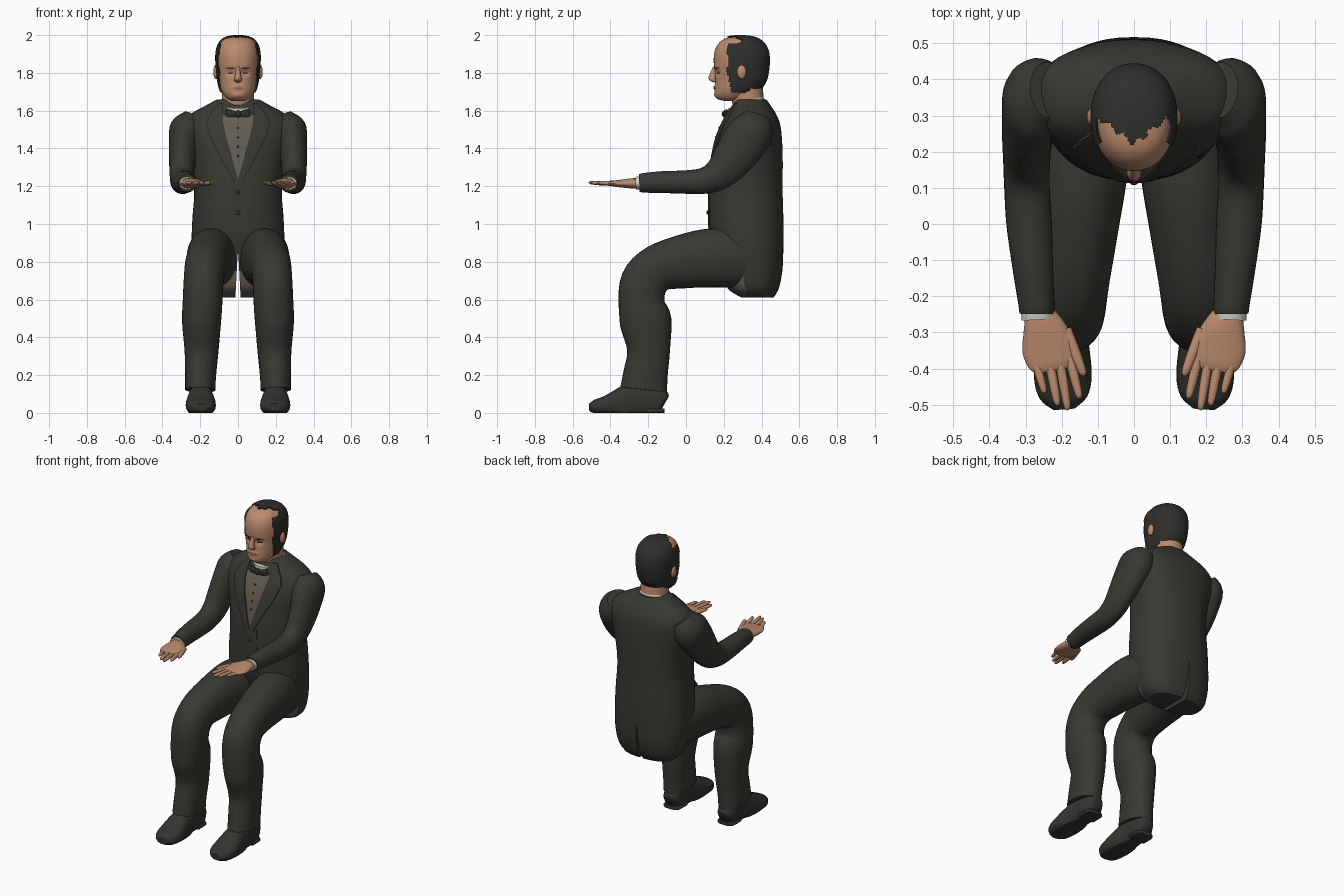
import bpy, bmesh, math
from mathutils import Vector
from mathutils.bvhtree import BVHTree

if "Cube" in bpy.data.objects:
    bpy.data.objects.remove(bpy.data.objects["Cube"])


def material(name, r, g, b):
    m = bpy.data.materials.new(name)
    m.diffuse_color = (r, g, b, 1)
    m.use_nodes = True
    m.node_tree.nodes["Principled BSDF"].inputs["Base Color"].default_value = m.diffuse_color
    return m


SUIT = material("dark suit cloth", .040, .040, .032)
SHOE = material("shoe leather", .034, .034, .029)
HAIR = material("black hair", .028, .028, .025)
SKIN = material("skin", .50, .255, .155)
LIPS = material("lips", .36, .16, .10)
SHIRT = material("white shirt", .60, .60, .54)
VEST = material("grey brown vest", .125, .11, .085)


def finish(name, bm, mat, mirror=False):
    bmesh.ops.recalc_face_normals(bm, faces=bm.faces)
    me = bpy.data.meshes.new(name)
    bm.to_mesh(me)
    bm.free()
    me.materials.append(mat)
    ob = bpy.data.objects.new(name, me)
    bpy.context.collection.objects.link(ob)
    if mirror:
        ob.modifiers.new("mirror", 'MIRROR')
    return ob


def spline(secs, steps):
    """Catmull-Rom through tuples of numbers."""
    out = []
    for i in range(len(secs) - 1):
        p0, p1, p2, p3 = (secs[max(0, min(len(secs) - 1, i + k))] for k in (-1, 0, 1, 2))
        for j in range(steps):
            t = j / steps
            out.append([.5 * (2*b + (c-a)*t + (2*a-5*b+4*c-d)*t*t + (3*b-a-3*c+d)*t**3)
                        for a, b, c, d in zip(p0, p1, p2, p3)])
    return out + [list(secs[-1])]


def loft(name, secs, mat, n=28, steps=4, axis=None, p=2.0, mirror=False):
    """Skin rings (x, y, z, half width, half depth) along a smooth path."""
    pts = spline(secs, steps)
    bm = bmesh.new()
    rings = []
    for i, (x, y, z, a, b) in enumerate(pts):
        t = axis or Vector(pts[min(i + 1, len(pts) - 1)][:3]) - Vector(pts[max(i - 1, 0)][:3])
        t = t.normalized()
        side = (Vector((1, 0, 0)) - t * t.x).normalized()
        up = t.cross(side)
        ring = []
        for k in range(n):
            c, s = math.cos(2 * math.pi * k / n), math.sin(2 * math.pi * k / n)
            u = math.copysign(abs(c) ** (2 / p), c) * max(a, .002)
            v = math.copysign(abs(s) ** (2 / p), s) * max(b, .002)
            ring.append(bm.verts.new(Vector((x, y, z)) + side * u + up * v))
        rings.append(ring)
    for r0, r1 in zip(rings, rings[1:]):
        for k in range(n):
            bm.faces.new((r0[k], r0[(k + 1) % n], r1[(k + 1) % n], r1[k]))
    bm.faces.new(rings[0])
    bm.faces.new(rings[-1])
    return finish(name, bm, mat, mirror)


def levels(rows):
    """Rows (z, half width, front y, back y) as horizontal rings."""
    return [(0, (f + b) / 2, z, w, (b - f) / 2) for z, w, f, b in rows]


def ball(name, loc, size, mat, mirror=False):
    bm = bmesh.new()
    bmesh.ops.create_uvsphere(bm, u_segments=16, v_segments=10, radius=1)
    bmesh.ops.scale(bm, vec=size, verts=bm.verts)
    bmesh.ops.translate(bm, vec=loc, verts=bm.verts)
    return finish(name, bm, mat, mirror)


def surface(ob):
    return BVHTree.FromPolygons([v.co for v in ob.data.vertices],
                                [tuple(f.vertices) for f in ob.data.polygons])


def front_y(tree, x, z):
    return tree.ray_cast(Vector((x, -2, z)), Vector((0, 1, 0)))[0].y


def patch(name, tree, rows, mat, mirror=False, off=.004, cols=8, sub=5):
    """Thin plate hugging the front of a surface; rows are (z, x0, x1)."""
    bm = bmesh.new()
    grid = []
    for i in range((len(rows) - 1) * sub + 1):
        k = min(i // sub, len(rows) - 2)
        t = i / sub - k
        z, x0, x1 = (a + (b - a) * t for a, b in zip(rows[k], rows[k + 1]))
        xs = [x0 + (x1 - x0) * j / cols for j in range(cols + 1)]
        grid.append([bm.verts.new((x, front_y(tree, x, z) - off, z)) for x in xs])
    for r0, r1 in zip(grid, grid[1:]):
        for j in range(cols):
            bm.faces.new((r0[j], r0[j + 1], r1[j + 1], r1[j]))
    new = bmesh.ops.extrude_face_region(bm, geom=bm.faces[:], use_keep_orig=True)["geom"]
    bmesh.ops.translate(bm, vec=(0, .008, 0), verts=[g for g in new if isinstance(g, bmesh.types.BMVert)])
    return finish(name, bm, mat, mirror)


UP = Vector((0, 0, 1))

# Jacket body with tail
jacket = loft("jacket_body", levels([
    (.612, .17, .29, .465), (.66, .215, .22, .492), (.75, .235, .19, .51), (.85, .245, .15, .515),
    (.95, .245, .125, .517), (1.05, .24, .12, .515), (1.15, .232, .12, .512), (1.25, .235, .125, .512),
    (1.35, .25, .14, .512), (1.45, .275, .16, .508), (1.53, .282, .19, .498), (1.585, .245, .22, .475),
    (1.625, .175, .245, .45), (1.66, .11, .265, .425)]), SUIT, n=48, axis=UP, p=2.3)
chest = surface(jacket)

# Vent in the tail
bm = bmesh.new()
bmesh.ops.create_cube(bm, size=1)
for v in bm.verts:
    top = v.co.z > 0
    v.co = (v.co.x * (.004 if top else .034), .40 + v.co.y * .5, .84 if top else .55)
cutter = finish("vent_cutter", bm, SUIT)
cutter.hide_render = True
cut = jacket.modifiers.new("vent", 'BOOLEAN')
cut.operation, cut.object = 'DIFFERENCE', cutter
bpy.context.view_layer.objects.active = jacket
bpy.ops.object.modifier_apply(modifier="vent")
bpy.data.objects.remove(cutter)

# Tail lining shows between the legs
jacket.data.materials.clear()
jacket.data.materials.append(SUIT)
jacket.data.materials.append(VEST)
for f in jacket.data.polygons:
    f.material_index = int(f.center.z < .74 and f.normal.y < -.3)

# Vest, lapels, front edge and buttons
patch("vest_front", chest, [(1.575, -.085, .085), (1.5, -.075, .075), (1.4, -.045, .045), (1.24, -.003, .003)], VEST)
patch("lapel", chest, [(1.64, .078, .10), (1.58, .082, .15), (1.535, .078, .17), (1.45, .06, .145),
                       (1.35, .032, .09), (1.23, -.002, .025)], SUIT, mirror=True, off=.01)
patch("jacket_front_edge", chest, [(1.24, -.01, .05), (1.1, -.012, .05), (.96, -.004, .06)], SUIT)
for z in (1.51, 1.46, 1.41, 1.36):
    ball("vest_button", (0, front_y(chest, 0, z) - .005, z), (.006, .004, .006), HAIR)
for z in (1.17, 1.06):
    ball("jacket_button", (0, front_y(chest, 0, z) - .006, z), (.011, .006, .011), SHOE)

# Sleeves, cuffs and hands
loft("sleeve", [
    (.235, .37, 1.56, .06, .08), (.266, .35, 1.50, .095, .115), (.286, .30, 1.42, .08, .118),
    (.295, .24, 1.335, .07, .105), (.297, .175, 1.265, .065, .086), (.296, .10, 1.23, .063, .07),
    (.29, 0, 1.222, .063, .062), (.28, -.12, 1.222, .056, .058), (.27, -.22, 1.218, .05, .052),
    (.269, -.248, 1.217, .048, .046)], SUIT, mirror=True)
loft("shirt_cuff", [(.269, -.23, 1.217, .044, .036), (.267, -.264, 1.216, .044, .034)], SHIRT, mirror=True)
loft("palm", [
    (.266, -.24, 1.215, .038, .027), (.25, -.285, 1.215, .058, .027), (.236, -.34, 1.214, .074, .021),
    (.226, -.385, 1.214, .066, .015), (.222, -.405, 1.214, .05, .008)], SKIN, mirror=True)
for name, x0, y0, x1, y1, r in (
        ("thumb", .188, -.29, .138, -.42, .015), ("index_finger", .178, -.37, .150, -.483, .013),
        ("middle_finger", .205, -.38, .183, -.515, .013), ("ring_finger", .234, -.38, .211, -.502, .013),
        ("little_finger", .278, -.36, .247, -.468, .012)):
    path = [(x0 + (x1 - x0) * t, y0 + (y1 - y0) * t, 1.213 + .006 * t, r * s, r * s * .9)
            for t, s in ((0, 1), (.5, 1), (.9, .75), (1, .25))]
    loft(name, path, SKIN, n=12, mirror=True)

# Trouser legs
loft("trouser_leg", [
    (.12, .41, .80, .10, .12), (.126, .28, .815, .122, .152), (.145, .13, .82, .125, .156),
    (.16, -.02, .80, .115, .142), (.175, -.15, .765, .108, .125), (.183, -.222, .69, .105, .125),
    (.188, -.235, .58, .105, .122), (.193, -.213, .48, .103, .137), (.193, -.198, .33, .09, .113),
    (.198, -.215, .20, .082, .118), (.20, -.224, .122, .08, .125)], SUIT, n=32, p=2.15, mirror=True)

# Shoes, flattened on the ground
shoe = loft("shoe", [
    (.197, -.112, .05, .035, .04), (.197, -.14, .06, .056, .075), (.197, -.25, .07, .06, .09),
    (.197, -.33, .055, .072, .085), (.197, -.42, .04, .08, .052), (.195, -.48, .032, .066, .038),
    (.193, -.512, .03, .03, .02)], SHOE, p=2.4, mirror=True)
for v in shoe.data.vertices:
    v.co.z = max(v.co.z, 0)
loft("shoe_heel", [(.197, -.115, .012, .04, .012), (.197, -.135, .012, .058, .012),
                   (.197, -.21, .012, .06, .012)], SHOE, p=4, mirror=True)

# Neck, shirt collar and bow tie
loft("neck", [(0, .35, 1.55, .088, .085), (0, .33, 1.64, .086, .085), (0, .32, 1.74, .085, .085)], SKIN, axis=UP)
loft("shirt_collar", [(0, .33, 1.56, .108, .116), (0, .315, 1.645, .098, .098)], SHIRT, n=40,
     axis=Vector((0, -.35, .94)))
loft("bow_wing", [(.004, .207, 1.582, .008, .011), (.03, .21, 1.582, .01, .02), (.054, .216, 1.582, .01, .026),
                  (.062, .218, 1.582, .006, .02)], HAIR, n=16, axis=Vector((.97, .2, .001)), mirror=True)
ball("bow_knot", (0, .207, 1.582), (.016, .018, .02), HAIR)

# Head
head = loft("head", levels([
    (1.652, .035, .20, .26), (1.664, .058, .165, .31), (1.69, .08, .153, .355), (1.72, .094, .153, .395),
    (1.76, .103, .155, .42), (1.80, .108, .153, .43), (1.85, .112, .147, .436), (1.90, .112, .149, .434),
    (1.94, .104, .162, .42), (1.97, .085, .187, .392), (1.986, .056, .22, .355), (1.992, .02, .265, .31)]),
    SKIN, n=72, steps=6, axis=UP, p=2.15)
bm = bmesh.new()
bm.from_mesh(head.data)


# Hair shell: head faces behind a receding hairline
def is_hair(c):
    x, y, z = abs(c.x), c.y, c.z
    if z > 1.9 and not (x > .088 and z < 1.95):
        line = .222 + .8 * min(x, .085) + .008 * math.sin(c.x * 170)
    else:
        line = .222 + .2 * max(0, 1.8 - z)
    return y > line and z > (1.70 if y < .335 else 1.722)


bmesh.ops.delete(bm, geom=[f for f in bm.faces if not is_hair(f.calc_center_median())], context='FACES')
bm.normal_update()
for v, nrm in [(v, v.normal.copy()) for v in bm.verts]:
    v.co += nrm * .008
new = bmesh.ops.extrude_face_region(bm, geom=bm.faces[:], use_keep_orig=True)["geom"]
for g in new:
    if isinstance(g, bmesh.types.BMVert):
        g.co = g.co.lerp(Vector((0, .3, 1.82)), .1)
finish("hair", bm, HAIR)

# Eye sockets, cheeks, lips and chin shaping
for v in head.data.vertices:
    if v.co.y < .25:
        x, z = abs(v.co.x), v.co.z
        v.co.y += .013 * math.exp(-((x - .04) / .02) ** 2 - ((z - 1.80) / .016) ** 2)
        v.co.y -= .006 * math.exp(-(x / .03) ** 2 - ((z - 1.722) / .012) ** 2)
        v.co.y -= .006 * math.exp(-(x / .03) ** 2 - ((z - 1.68) / .014) ** 2)
face = surface(head)

# Facial features
loft("nose", [(0, .157, 1.835, .010, .012), (0, .145, 1.80, .013, .017), (0, .139, 1.772, .019, .02),
              (0, .145, 1.758, .019, .016), (0, .155, 1.75, .010, .008)], SKIN, n=20, axis=UP)
patch("eye", face, [(1.803, .03, .05), (1.799, .025, .056), (1.795, .032, .05)], HAIR, True, off=.002)
patch("eyebrow", face, [(1.829, .028, .06), (1.825, .02, .066), (1.820, .018, .04)], HAIR, True, off=.002)
patch("lips", face, [(1.727, -.016, .016), (1.721, -.032, .032), (1.713, -.018, .018)], LIPS, off=.002)
ball("ear", (.117, .295, 1.805), (.014, .025, .037), SKIN, mirror=True)

# Smooth shading with sharp edges kept
for ob in bpy.data.objects:
    ob.select_set(ob.type == 'MESH')
bpy.context.view_layer.objects.active = jacket
bpy.ops.object.shade_smooth_by_angle(angle=math.radians(45))
